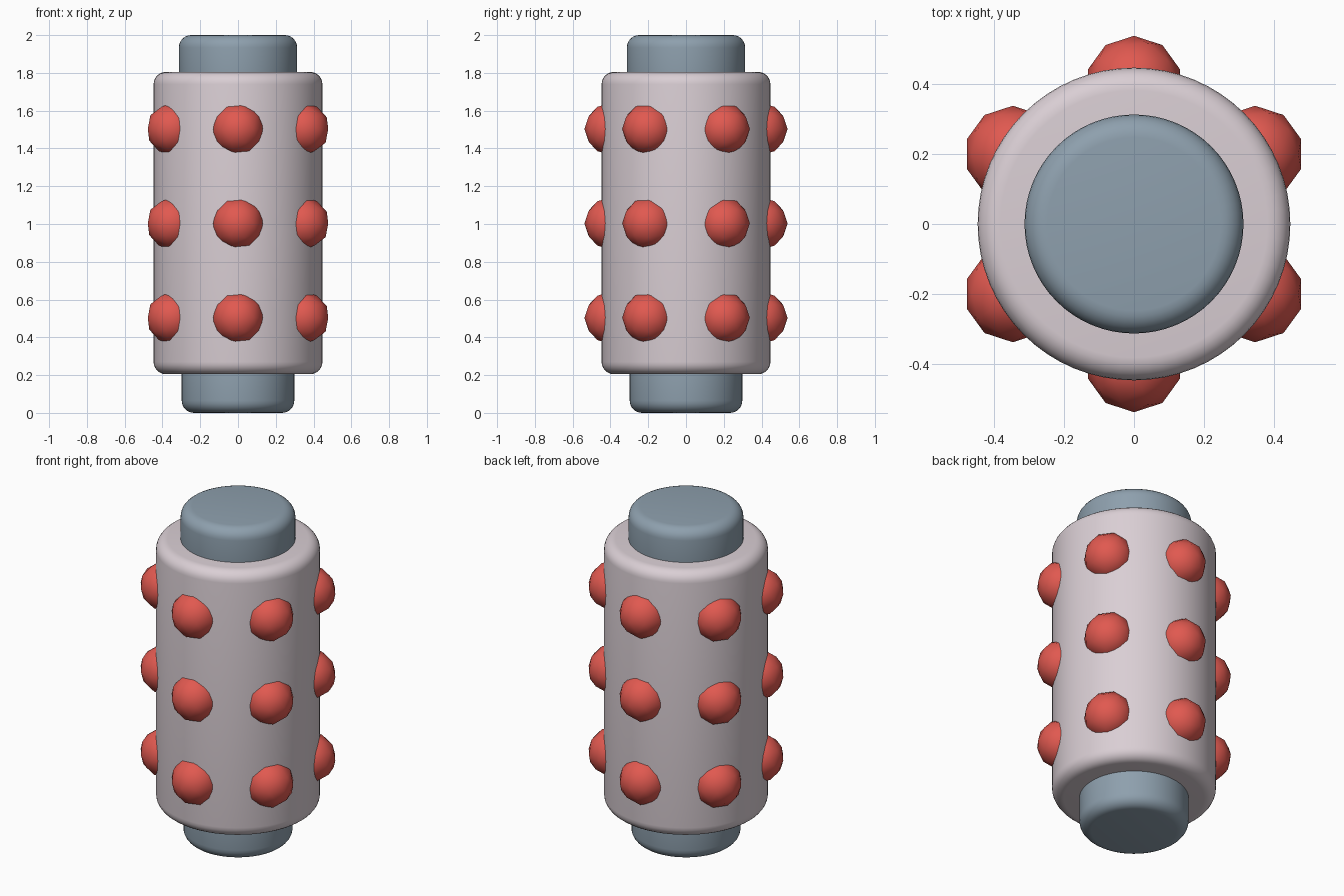
import bpy
import math

if "Cube" in bpy.data.objects:
    bpy.data.objects.remove(bpy.data.objects["Cube"])


def material(name, colour):
    m = bpy.data.materials.new(name)
    m.diffuse_color = (*colour, 1)
    m.use_nodes = True
    m.node_tree.nodes["Principled BSDF"].inputs["Base Color"].default_value = m.diffuse_color
    return m


shell_mat = material("pale pink grey", (0.70, 0.62, 0.66))
steel_mat = material("blue grey", (0.27, 0.35, 0.42))
red_mat = material("red", (0.75, 0.10, 0.08))


def finish(name, mat):
    ob = bpy.context.object
    ob.name = name
    ob.data.materials.append(mat)
    return ob


def drum(name, radius, z0, z1, edge, mat):
    """Upright cylinder with rounded rims."""
    bpy.ops.mesh.primitive_cylinder_add(vertices=64, radius=radius, depth=z1 - z0,
                                        location=(0, 0, (z0 + z1) / 2))
    ob = finish(name, mat)
    bev = ob.modifiers.new("rounded rims", 'BEVEL')
    bev.width = edge
    bev.segments = 6
    bev.limit_method = 'ANGLE'
    bev.angle_limit = math.radians(40)
    bpy.ops.object.modifier_apply(modifier=bev.name)
    bpy.ops.object.shade_smooth_by_angle(angle=math.radians(35))


# Main roller body and the two end caps
drum("roller_body", 0.447, 0.205, 1.805, 0.065, shell_mat)
drum("top_cap", 0.313, 1.70, 2.0, 0.065, steel_mat)
drum("bottom_cap", 0.298, 0.0, 0.30, 0.065, steel_mat)

# Three rings of six round studs, sunk into the body
for row, z in enumerate((0.503, 1.003, 1.503)):
    for i in range(6):
        a = math.radians(30 + 60 * i)
        bpy.ops.mesh.primitive_ico_sphere_add(
            subdivisions=2, radius=0.138,
            location=(0.4 * math.cos(a), 0.4 * math.sin(a), z))
        finish(f"stud_{row + 1}_{i + 1}", red_mat)
        bpy.ops.object.shade_smooth()
